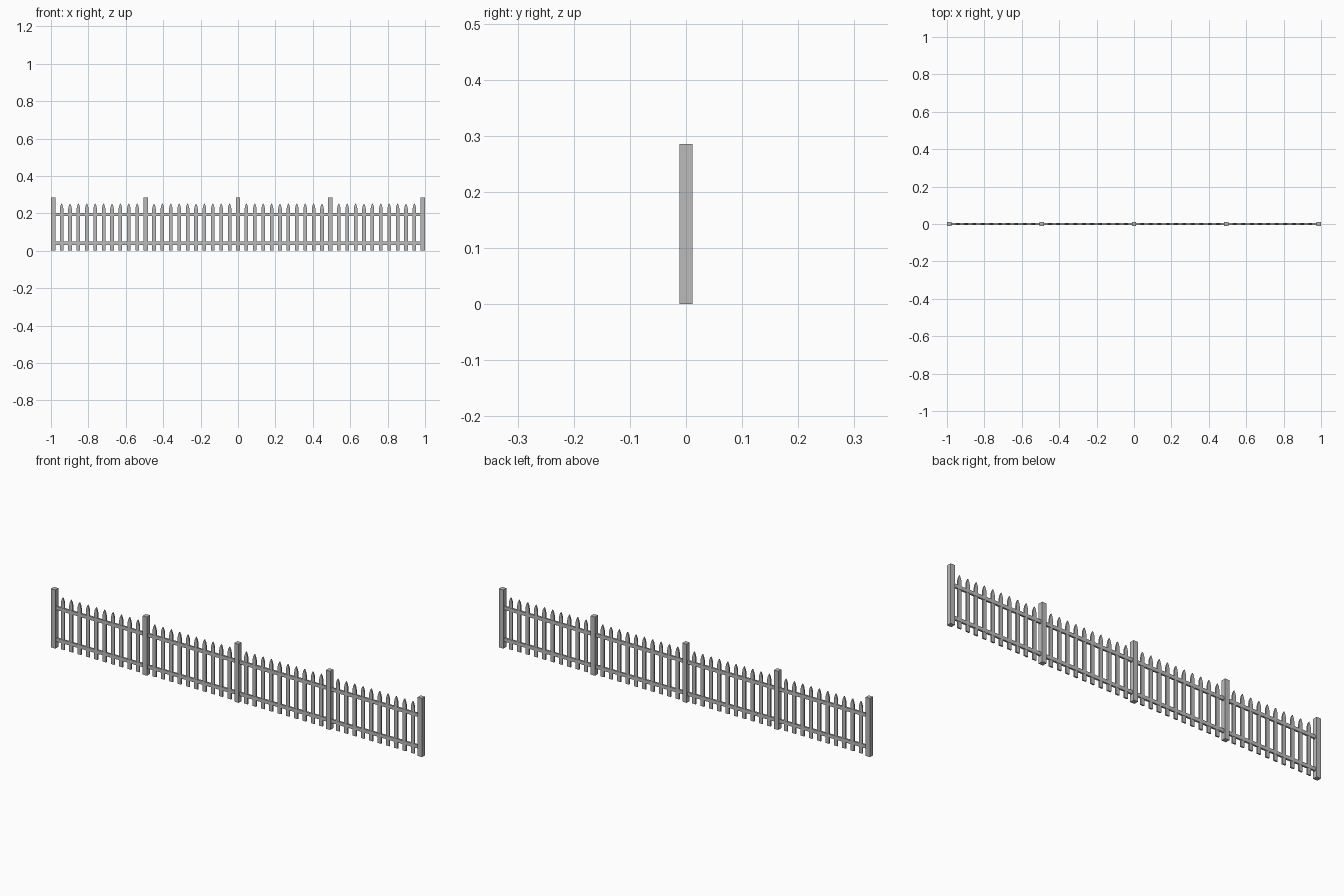
import bpy, bmesh

if "Cube" in bpy.data.objects:
    bpy.data.objects.remove(bpy.data.objects["Cube"])

POST_GAP = 0.494      # distance between post centres
PER_BAY = 10          # pickets between two posts

grey = bpy.data.materials.new("dark_grey")
grey.diffuse_color = (0.5, 0.5, 0.5, 1)
grey.use_nodes = True
grey.node_tree.nodes["Principled BSDF"].inputs["Base Color"].default_value = grey.diffuse_color


def extrude_profile(name, profile, depth):
    """Closed x/z outline extruded symmetrically along y."""
    bm = bmesh.new()
    face = bm.faces.new([bm.verts.new((x, -depth / 2, z)) for x, z in profile])
    ret = bmesh.ops.extrude_face_region(bm, geom=[face])
    verts = [v for v in ret["geom"] if isinstance(v, bmesh.types.BMVert)]
    bmesh.ops.translate(bm, verts=verts, vec=(0, depth, 0))
    bmesh.ops.recalc_face_normals(bm, faces=bm.faces)
    mesh = bpy.data.meshes.new(name)
    bm.to_mesh(mesh)
    bm.free()
    mesh.materials.append(grey)
    return mesh


def place(name, mesh, x=0.0, z=0.0):
    obj = bpy.data.objects.new(name, mesh)
    obj.location = (x, 0, z)
    bpy.context.collection.objects.link(obj)


def rect(w, h):
    return [(-w / 2, 0), (w / 2, 0), (w / 2, h), (-w / 2, h)]


# square posts
post = extrude_profile("post", rect(0.023, 0.286), 0.023)
for i in range(-2, 3):
    place("post", post, i * POST_GAP)

# pickets with a curved point
w = 0.0095
picket = extrude_profile("picket", [(-w, 0.001), (w, 0.001), (w, 0.225),
                                    (0.006, 0.241), (0.0, 0.254),
                                    (-0.006, 0.241), (-w, 0.225)], 0.007)
for bay in range(-2, 2):
    for k in range(1, PER_BAY + 1):
        place("picket", picket, (bay + k / (PER_BAY + 1)) * POST_GAP)

# horizontal rails running through the posts
rail = extrude_profile("rail", rect(4 * POST_GAP, 0.017), 0.009)
for name, z in (("lower_rail", 0.032), ("upper_rail", 0.186)):
    place(name, rail, 0, z)
